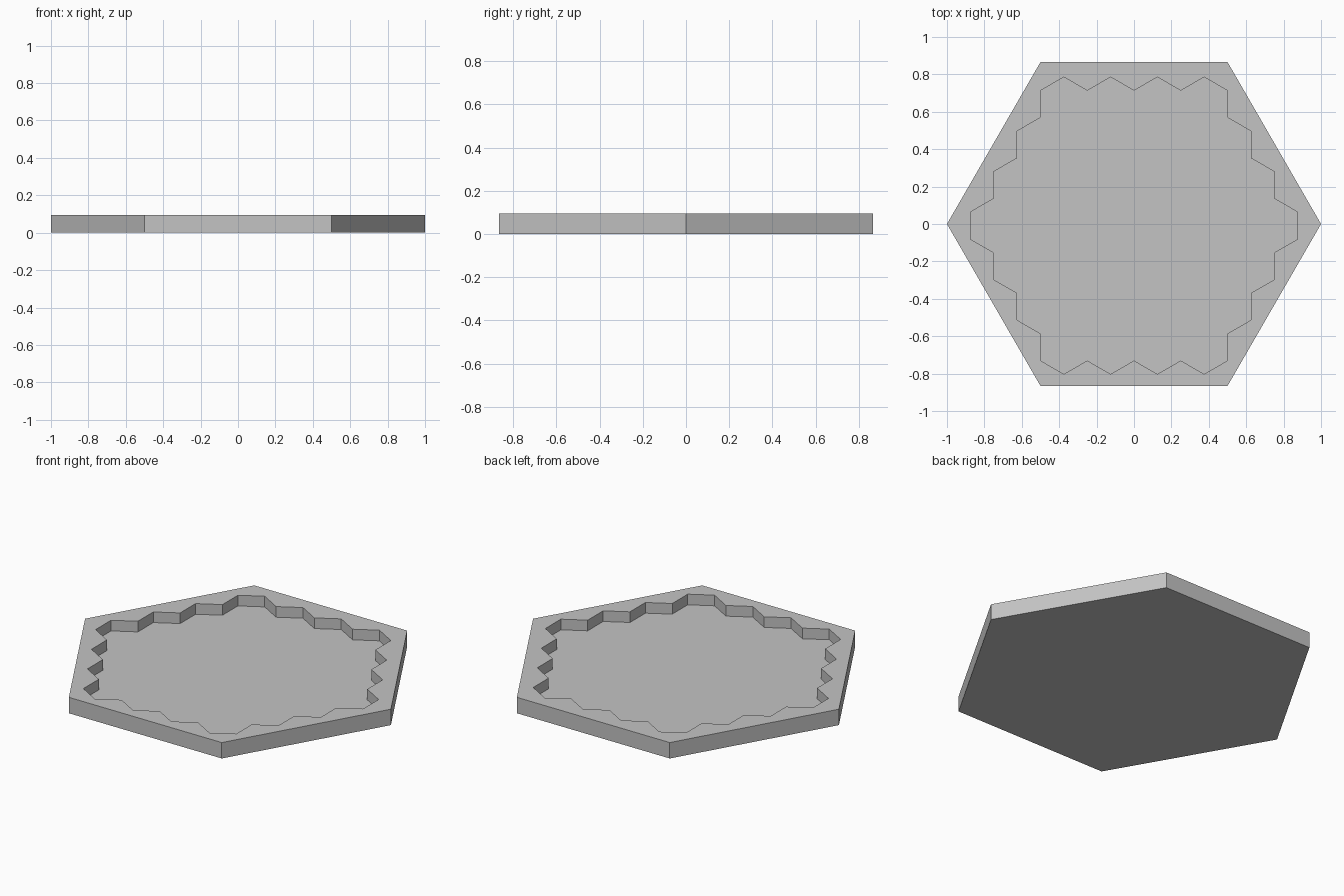
import bpy
import bmesh
from math import cos, sin, radians
from mathutils import Vector

cube = bpy.data.objects.get("Cube")
if cube:
    bpy.data.objects.remove(cube)

HEIGHT = 0.094       # full tray thickness
FLOOR = 0.031        # level of the recessed floor
CELL = 0.25          # width of one hexagonal cell
CELLS_PER_SIDE = 4
SHIFT_Y = -0.0085    # the recess sits slightly toward the front


def polar(angle, radius):
    return Vector((radius * cos(radians(angle)), radius * sin(radians(angle)), 0))


def recess_outline():
    """Walk the zigzag border around a hexagonal patch of cells."""
    edge = CELL / 3 ** 0.5
    point = Vector((-CELL * 2, edge * 5 + SHIFT_Y, 0))
    points = []
    for side in range(6):
        for step in range(2 * CELLS_PER_SIDE - 1):
            points.append(point.copy())
            point += polar((-30 if step % 2 else 30) - 60 * side, edge)
    return points


def add_ring(bm, points, z):
    return [bm.verts.new((p.x, p.y, z)) for p in points]


def add_walls(bm, low, high):
    for i in range(len(low)):
        j = (i + 1) % len(low)
        bm.faces.new((low[i], low[j], high[j], high[i]))


grey = bpy.data.materials.new("plain grey")
grey.use_nodes = True
colour = (0.55, 0.55, 0.55, 1)
grey.diffuse_color = colour
grey.node_tree.nodes["Principled BSDF"].inputs["Base Color"].default_value = colour

bm = bmesh.new()
hexagon = [polar(60 * i, 1) for i in range(6)]
zigzag = recess_outline()

# Outer body: underside and six side walls
base = add_ring(bm, hexagon, 0)
rim = add_ring(bm, hexagon, HEIGHT)
bm.faces.new(base)
add_walls(bm, base, rim)

# Recess: floor and zigzag walls
floor = add_ring(bm, zigzag, FLOOR)
lip = add_ring(bm, zigzag, HEIGHT)
bm.faces.new(floor)
add_walls(bm, floor, lip)

# Flat rim between the hexagon and the zigzag
border = [bm.edges.get((ring[i - 1], ring[i]))
          for ring in (rim, lip) for i in range(len(ring))]
bmesh.ops.triangle_fill(bm, edges=border, use_beauty=True, normal=(0, 0, 1))
bmesh.ops.recalc_face_normals(bm, faces=bm.faces)

mesh = bpy.data.meshes.new("hexagonal_tray")
bm.to_mesh(mesh)
bm.free()
mesh.materials.append(grey)
tray = bpy.data.objects.new("hexagonal_tray", mesh)
bpy.context.collection.objects.link(tray)
